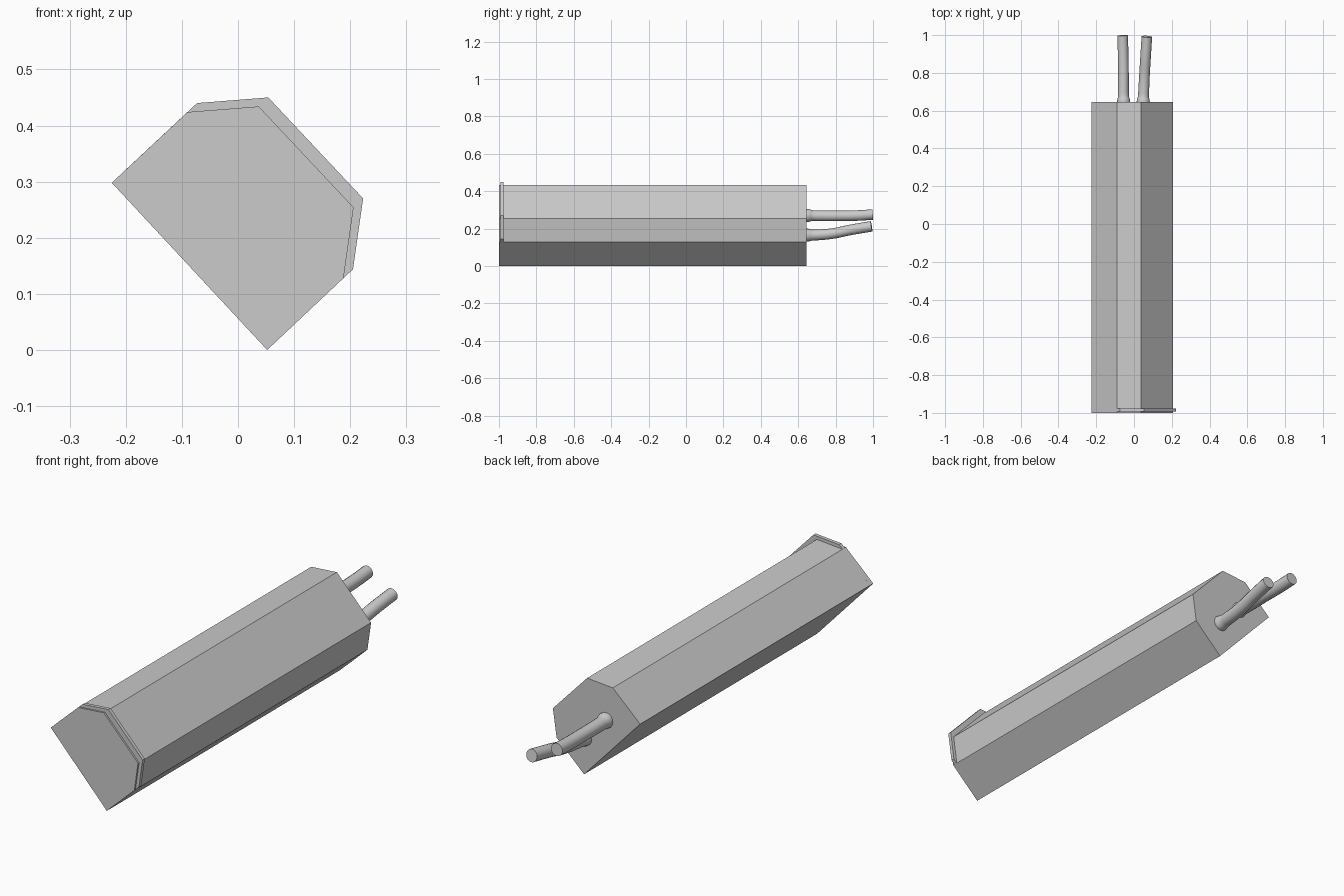
import bpy, bmesh, math

if "Cube" in bpy.data.objects:
    bpy.data.objects.remove(bpy.data.objects["Cube"])

# Cross-section of the slanted case (x, z)
PROFILE = [(0.052, 0.0), (0.188, 0.128), (0.206, 0.254),
           (0.037, 0.434), (-0.09, 0.424), (-0.225, 0.298)]


def link(name, mesh):
    obj = bpy.data.objects.new(name, mesh)
    bpy.context.collection.objects.link(obj)
    return obj


def prism(name, profile, y0, y1):
    """Extrude an (x, z) profile along y."""
    bm = bmesh.new()
    face = bm.faces.new([bm.verts.new((x, y0, z)) for x, z in profile])
    new = bmesh.ops.extrude_face_region(bm, geom=[face])["geom"]
    bmesh.ops.translate(bm, vec=(0, y1 - y0, 0),
                        verts=[v for v in new if isinstance(v, bmesh.types.BMVert)])
    bmesh.ops.recalc_face_normals(bm, faces=bm.faces[:])
    mesh = bpy.data.meshes.new(name)
    bm.to_mesh(mesh)
    bm.free()
    return link(name, mesh)


def cable(name, points):
    """Round cable through (x, y, z, radius) points, turned into a mesh."""
    curve = bpy.data.curves.new(name + "_path", "CURVE")
    curve.dimensions = "3D"
    curve.bevel_depth = 1.0
    curve.bevel_resolution = 6
    curve.resolution_u = 6
    curve.use_fill_caps = True
    spline = curve.splines.new("BEZIER")
    spline.bezier_points.add(len(points) - 1)
    for bp, (x, y, z, r) in zip(spline.bezier_points, points):
        bp.co = (x, y, z)
        bp.radius = r
        bp.handle_left_type = bp.handle_right_type = "AUTO"
    path = link(name + "_path", curve)
    bpy.context.view_layer.update()
    mesh = bpy.data.meshes.new_from_object(
        path.evaluated_get(bpy.context.evaluated_depsgraph_get()))
    bpy.data.objects.remove(path)
    obj = link(name, mesh)
    bpy.ops.object.select_all(action="DESELECT")
    obj.select_set(True)
    bpy.context.view_layer.objects.active = obj
    bpy.ops.object.shade_smooth_by_angle(angle=math.radians(40))


# Long case, and the thin lip shifted diagonally near its front end
prism("case", PROFILE, -1.0, 0.645)
prism("front_lip", [(x + 0.017, z + 0.016) for x, z in PROFILE], -0.992, -0.976)

# Two cables with a flared base leaving the back face
cable("upper_cable", [(-0.055, 0.635, 0.27, 0.036), (-0.055, 0.655, 0.27, 0.034),
                      (-0.056, 0.675, 0.269, 0.029), (-0.056, 0.82, 0.268, 0.028),
                      (-0.058, 0.92, 0.27, 0.028), (-0.06, 0.998, 0.275, 0.028)])
cable("lower_cable", [(0.049, 0.635, 0.165, 0.036), (0.049, 0.655, 0.165, 0.034),
                      (0.05, 0.675, 0.165, 0.029), (0.055, 0.78, 0.173, 0.028),
                      (0.061, 0.88, 0.193, 0.028), (0.068, 0.992, 0.212, 0.028)])
